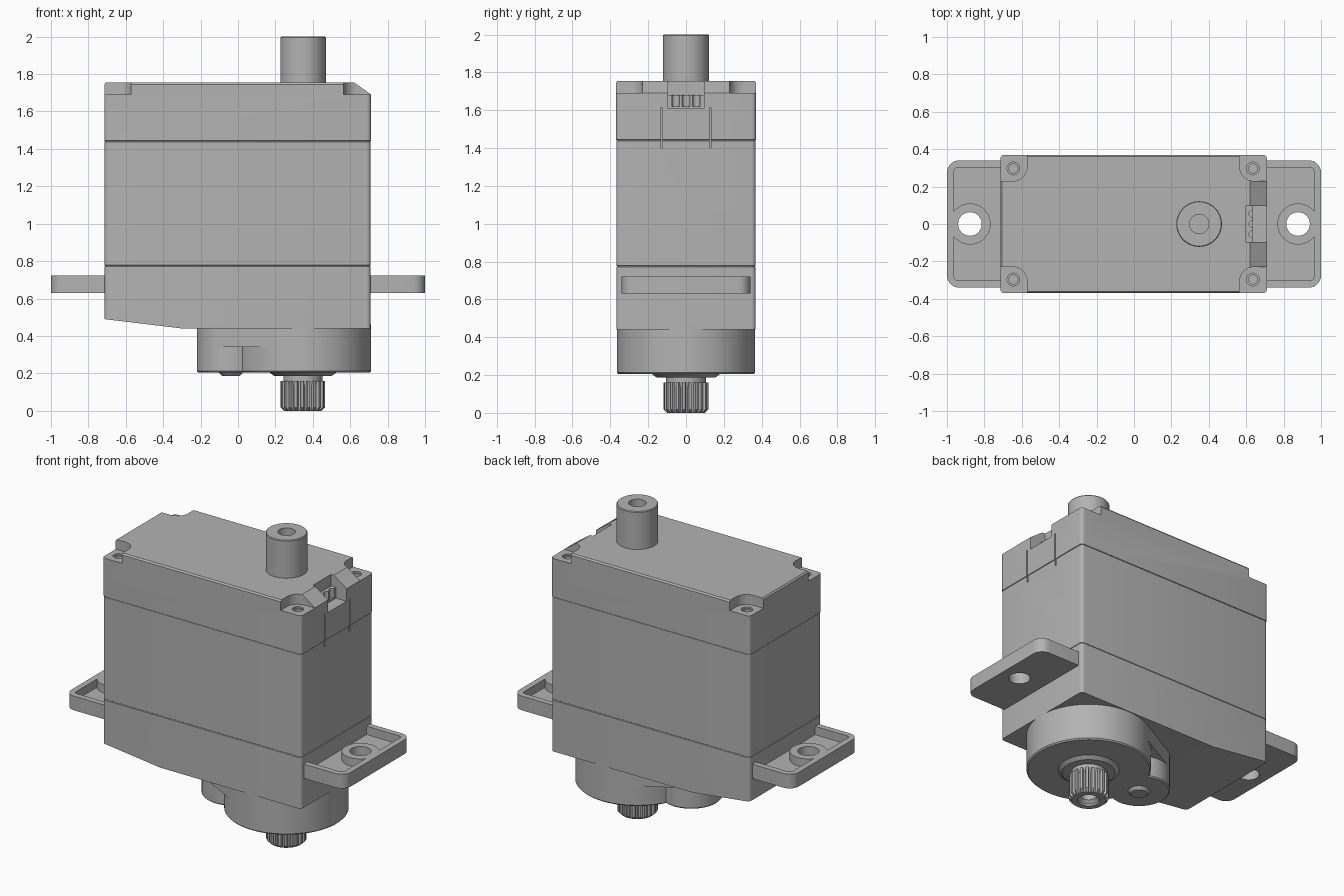
import bpy, bmesh, math
from math import sin, cos, pi

if "Cube" in bpy.data.objects:
    bpy.data.objects.remove(bpy.data.objects["Cube"])

grey = bpy.data.materials.new("servo grey")
grey.diffuse_color = (0.45, 0.45, 0.45, 1)
grey.use_nodes = True
grey.node_tree.nodes["Principled BSDF"].inputs["Base Color"].default_value = grey.diffuse_color


def loft(name, rings):
    """Join equal-length rings of 3D points into a closed solid."""
    bm = bmesh.new()
    vr = [[bm.verts.new(p) for p in r] for r in rings]
    n = len(vr[0])
    for a, b in zip(vr, vr[1:]):
        for i in range(n):
            bm.faces.new((a[i], a[(i + 1) % n], b[(i + 1) % n], b[i]))
    bm.faces.new(vr[0][::-1])
    bm.faces.new(vr[-1])
    bmesh.ops.recalc_face_normals(bm, faces=bm.faces)
    me = bpy.data.meshes.new(name)
    bm.to_mesh(me)
    bm.free()
    me.materials.append(grey)
    ob = bpy.data.objects.new(name, me)
    bpy.context.collection.objects.link(ob)
    return ob


def outline(x0, x1, y0, y1, radii, seg=5):
    """Rounded rectangle; radii in the order (x1,y1) (x0,y1) (x0,y0) (x1,y0)."""
    pts = []
    corners = [(x1, y1, -1, -1), (x0, y1, 1, -1), (x0, y0, 1, 1), (x1, y0, -1, 1)]
    for k, ((x, y, sx, sy), r) in enumerate(zip(corners, radii)):
        if r == 0:
            pts.append((x, y))
            continue
        for i in range(seg + 1):
            a = (k + i / seg) * pi / 2
            pts.append((x + sx * r + r * cos(a), y + sy * r + r * sin(a)))
    return pts


def prism(name, pts, z0, z1):
    return loft(name, [[(x, y, z) for x, y in pts] for z in (z0, z1)])


def box(name, x0, x1, y0, y1, z0, z1):
    return prism(name, outline(x0, x1, y0, y1, (0, 0, 0, 0)), z0, z1)


def turned(name, cx, cy, profile, seg=48):
    """Round solid from (radius, z) pairs."""
    return loft(name, [[(cx + r * cos(2 * pi * i / seg), cy + r * sin(2 * pi * i / seg), z)
                        for i in range(seg)] for r, z in profile])


def side_prism(name, xz, y0, y1):
    return loft(name, [[(x, y, z) for x, z in xz] for y in (y0, y1)])


def boolean(ob, tools, op="DIFFERENCE"):
    bpy.context.view_layer.objects.active = ob
    for t in tools:
        m = ob.modifiers.new("cut", "BOOLEAN")
        m.operation, m.solver, m.object = op, "EXACT", t
        bpy.ops.object.modifier_apply(modifier=m.name)
        bpy.data.objects.remove(t)


# Case: stacked rings with two fine parting seams and a softened top edge
def ring(inset, z):
    i = inset
    return [(x, y, z) for x, y in outline(-0.715 + i, 0.711 - i, -0.37 + i, 0.37 - i, (0.022,) * 4)]


case = loft("case", [ring(d, z) for d, z in (
    (0.002, 0.44), (0.002, 0.771), (0.005, 0.773), (0.005, 0.776), (0.002, 0.778),
    (0.002, 1.438), (0.004, 1.439), (0.004, 1.442), (0.0, 1.444),
    (0.0, 1.745), (0.008, 1.755))])
cuts = [
    # sloped underside
    side_prism("cut", [(-0.8, 0.5002), (-0.30, 0.44), (-0.30, 0.38), (-0.8, 0.38)], -0.5, 0.5),
    # sloped top edge and cable opening
    side_prism("cut", [(0.621, 1.755), (0.59, 1.777), (0.8, 1.85), (0.8, 1.628)], -0.24, 0.24),
    box("cut", 0.635, 0.8, -0.095, 0.095, 1.61, 1.9),
    box("cut", 0.60, 0.64, -0.095, 0.095, 1.68, 1.9),
]
for y in (-0.055, 0, 0.055):      # wire grooves
    cuts.append(turned("cut", 0.635, y, [(0.02, 1.62), (0.02, 1.75)], 16))
for y in (-0.128, 0.128):         # latch slits
    cuts.append(box("cut", 0.69, 0.8, y - 0.004, y + 0.004, 1.40, 1.615))
for sy in (-1, 1):                # corner screw pockets
    for x0, x1, hx in ((-0.9, -0.572, -0.645), (0.565, 0.9, 0.636)):
        r = [0.0] * 4
        r[(0 if sy < 0 else 3) if hx < 0 else (1 if sy < 0 else 2)] = 0.075
        ya, yb = sorted((sy * 0.23, sy * 0.6))
        cuts.append(prism("cut", outline(x0, x1, ya, yb, r, 8), 1.69, 1.9))
        cuts.append(turned("cut", hx, sy * 0.297, [(0.024, 1.62), (0.024, 1.68),
                                                   (0.034, 1.68), (0.034, 1.72)], 24))
boolean(case, cuts)

# Mounting ears with recessed tops and screw bosses
ears = []
for s, label in ((-1, "left"), (1, "right")):
    cx = s * 0.877
    xs = sorted((s * 0.66, s * 1.0))
    ps = sorted((s * 0.60, s * 0.962))
    rad = (0.065, 0, 0, 0.065) if s > 0 else (0, 0.065, 0.065, 0)
    prad = tuple(r * 0.3 for r in rad)
    ear = prism(label + "_mounting_ear", outline(*xs, -0.34, 0.34, rad, 8), 0.63, 0.722)
    boolean(ear, [prism("cut", outline(*ps, -0.302, 0.302, prad, 4), 0.668, 0.8)])
    boolean(ear, [turned("boss", cx, 0, [(0.11, 0.64), (0.11, 0.722)])], "UNION")
    boolean(ear, [turned("cut", cx, 0, [(0.063, 0.5), (0.063, 0.9)])])
    ears.append(ear)

# Top pivot post with a blind hole
post = turned("pivot_post", 0.348, 0, [(0.122, 1.70), (0.122, 1.995), (0.118, 2.0)])
boolean(post, [turned("cut", 0.348, 0, [(0.052, 1.80), (0.052, 2.1)], 32)])

# Gear housing: large and small drums joined by a shallow tangent web
BX, BR, SX, SR = 0.347, 0.365, -0.038, 0.182
big = turned("gear_housing", BX, 0, [(BR - 0.008, 0.205), (BR, 0.213), (BR, 0.46)], 72)
small = turned("idler_housing", SX, 0, [(SR - 0.008, 0.205), (SR, 0.213), (SR, 0.46)])
t = math.acos((BR - SR) / (BX - SX))
hull = [(BX - BR * cos(t), -BR * sin(t)), (BX, -0.3), (BX, 0.3),
        (BX - BR * cos(t), BR * sin(t)), (SX - SR * cos(t), SR * sin(t)),
        (SX - SR * cos(t), -SR * sin(t))]
web = prism("housing_web", hull, 0.34, 0.455)

# Output bearing collar, idler cap and shaft neck
collar = turned("bearing_collar", BX, 0, [(0.155, 0.187), (0.182, 0.207), (0.182, 0.23)])
cap = turned("idler_cap", SX, 0, [(0.048, 0.187), (0.065, 0.205), (0.065, 0.23)], 32)
neck = turned("shaft_neck", BX, 0, [(0.105, 0.14), (0.105, 0.22)])

# Splined output shaft with a screw hole
TEETH = 21


def spline(scale, z):
    pts = []
    for i in range(TEETH):
        for f, r in ((0.0, 0.102), (0.3, 0.102), (0.45, 0.119), (0.85, 0.119)):
            a = 2 * pi * (i + f) / TEETH
            pts.append((BX + min(r, scale) * cos(a), min(r, scale) * sin(a), z))
    return pts


shaft = loft("output_spline", [spline(0.1, 0.0), spline(0.119, 0.018), spline(0.119, 0.16)])
boolean(shaft, [turned("cut", BX, 0, [(0.065, -0.1), (0.065, 0.012), (0.045, 0.03), (0.045, 0.12)], 32)])

# Smooth the round surfaces, keep corners crisp
for ob in [case, post, big, small, collar, cap, neck] + ears:
    bpy.ops.object.select_all(action="DESELECT")
    ob.select_set(True)
    bpy.context.view_layer.objects.active = ob
    bpy.ops.object.shade_smooth_by_angle(angle=math.radians(30))
